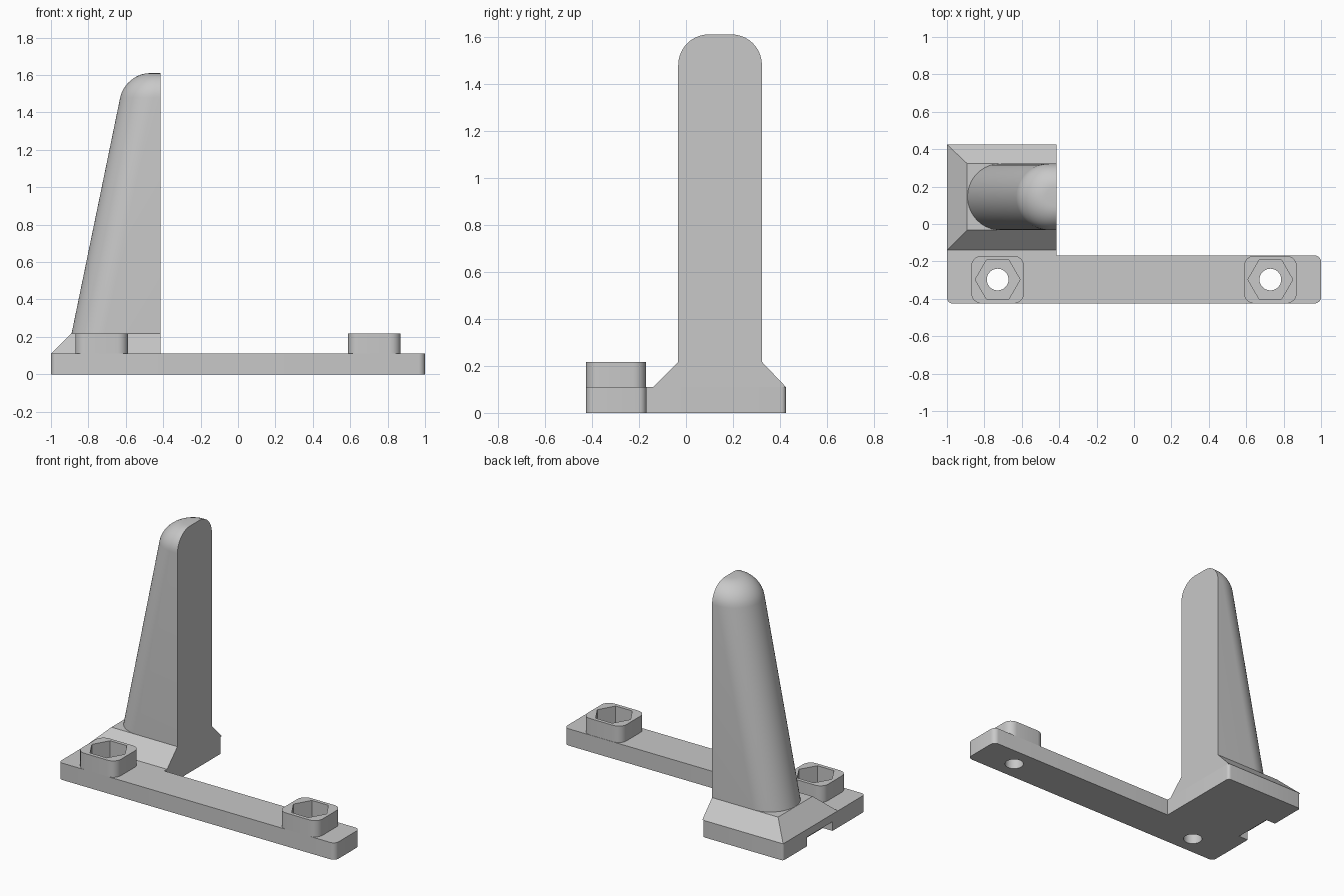
import bpy
import math
from mathutils import Vector

cube = bpy.data.objects.get("Cube")
if cube:
    bpy.data.objects.remove(cube, do_unlink=True)

grey = bpy.data.materials.new("plain grey")
grey.use_nodes = True
grey.diffuse_color = (0.58, 0.58, 0.58, 1)
grey.node_tree.nodes["Principled BSDF"].inputs["Base Color"].default_value = grey.diffuse_color

PLATE_TOP, BOSS_TOP, POST_TOP = 0.11, 0.217, 1.61
FLAT_X = -0.415          # plane shared by the post, foot and plate
BOSS_X, BOSS_Y = 0.729, -0.297


def rounded(corners, steps=6):
    """Outline from counter-clockwise (x, y, radius) convex corners."""
    out = []
    for i, (x, y, r) in enumerate(corners):
        p = Vector((x, y))
        if not r:
            out.append(p)
            continue
        a = (Vector(corners[i - 1][:2]) - p).normalized()
        b = (Vector(corners[(i + 1) % len(corners)][:2]) - p).normalized()
        for k in range(steps + 1):
            t = math.pi / 2 * k / steps
            out.append(p + a * r * (1 - math.sin(t)) + b * r * (1 - math.cos(t)))
    return out


def loft(name, rings):
    """Closed solid through stacked (z, outline) rings."""
    n = len(rings[0][1])
    verts = [(p[0], p[1], z) for z, ring in rings for p in ring]
    faces = [tuple(reversed(range(n))), tuple(range(len(verts) - n, len(verts)))]
    for k in range(len(rings) - 1):
        for i in range(n):
            j = (i + 1) % n
            faces.append((k * n + i, k * n + j, (k + 1) * n + j, (k + 1) * n + i))
    mesh = bpy.data.meshes.new(name)
    mesh.from_pydata(verts, [], faces)
    mesh.materials.append(grey)
    obj = bpy.data.objects.new(name, mesh)
    bpy.context.collection.objects.link(obj)
    return obj


def prism(name, outline, z0, z1):
    return loft(name, [(z0, outline), (z1, outline)])


def box_outline(x0, x1, y0, y1, r=0):
    return rounded([(x0, y0, r), (x1, y0, r), (x1, y1, r), (x0, y1, r)])


def ngon(x, y, r, sides):
    return [(x + r * math.cos(math.tau * i / sides), y + r * math.sin(math.tau * i / sides))
            for i in range(sides)]


def select_only(obj):
    bpy.ops.object.select_all(action="DESELECT")
    obj.select_set(True)
    bpy.context.view_layer.objects.active = obj


def cut(obj, cutter):
    cutter.hide_render = True
    mod = obj.modifiers.new("cut", "BOOLEAN")
    mod.operation, mod.solver, mod.object = "DIFFERENCE", "EXACT", cutter
    select_only(obj)
    bpy.ops.object.modifier_apply(modifier=mod.name)
    bpy.data.objects.remove(cutter, do_unlink=True)


# L-shaped mounting plate
plate = prism("mounting_plate", rounded([
    (-1, -0.425, 0.03), (1, -0.425, 0.035), (1, -0.168, 0.035), (FLAT_X, -0.168, 0),
    (FLAT_X, 0.425, 0.02), (-1, 0.425, 0.015)]), 0, PLATE_TOP)
cut(plate, prism("notch_cutter", box_outline(-1.1, -0.93, -0.085, 0.18), -0.1, 0.06))

# Bolt bosses with hexagonal nut pockets, and bolt holes through the plate
bosses = []
for side, name in ((-1, "right_boss"), (1, "left_boss")):
    x = side * BOSS_X
    cut(plate, prism("hole_cutter", ngon(x, BOSS_Y, 0.058, 32), -0.1, 0.2))
    boss = prism(name, box_outline(x - 0.141, x + 0.141, -0.425, -0.17, 0.055),
                 PLATE_TOP, BOSS_TOP)
    cut(boss, prism("hex_cutter", ngon(x, BOSS_Y, 0.12, 6), 0, 0.4))
    bosses.append(boss)

# Sloped foot under the post
foot = loft("sloped_foot", [
    (PLATE_TOP, box_outline(-1, FLAT_X, -0.14, 0.425)),
    (BOSS_TOP, box_outline(-0.892, FLAT_X, -0.033, 0.323))])

# Leaning half-round post with a domed top and one flat side
POST_Y, POST_R, DOME = 0.145, 0.178, 0.13


def post_ring(z, inset):
    lean = (z - BOSS_TOP) / (POST_TOP - BOSS_TOP)
    cx, r = -0.712 + 0.287 * lean, POST_R - inset
    arc = [(cx + r * math.cos(a), POST_Y + r * math.sin(a))
           for a in (math.pi / 2 + math.pi * i / 32 for i in range(33))]
    return z, [(FLAT_X, POST_Y + r)] + arc + [(FLAT_X, POST_Y - r)]


rings = [post_ring(BOSS_TOP, 0)]
for k in range(11):
    t = math.pi / 2 * k / 10
    rings.append(post_ring(POST_TOP - DOME * (1 - math.sin(t)), DOME * (1 - math.cos(t))))
post = loft("post", rings)

for obj in [plate, foot, post] + bosses:
    select_only(obj)
    bpy.ops.object.shade_smooth_by_angle(angle=math.radians(30))
